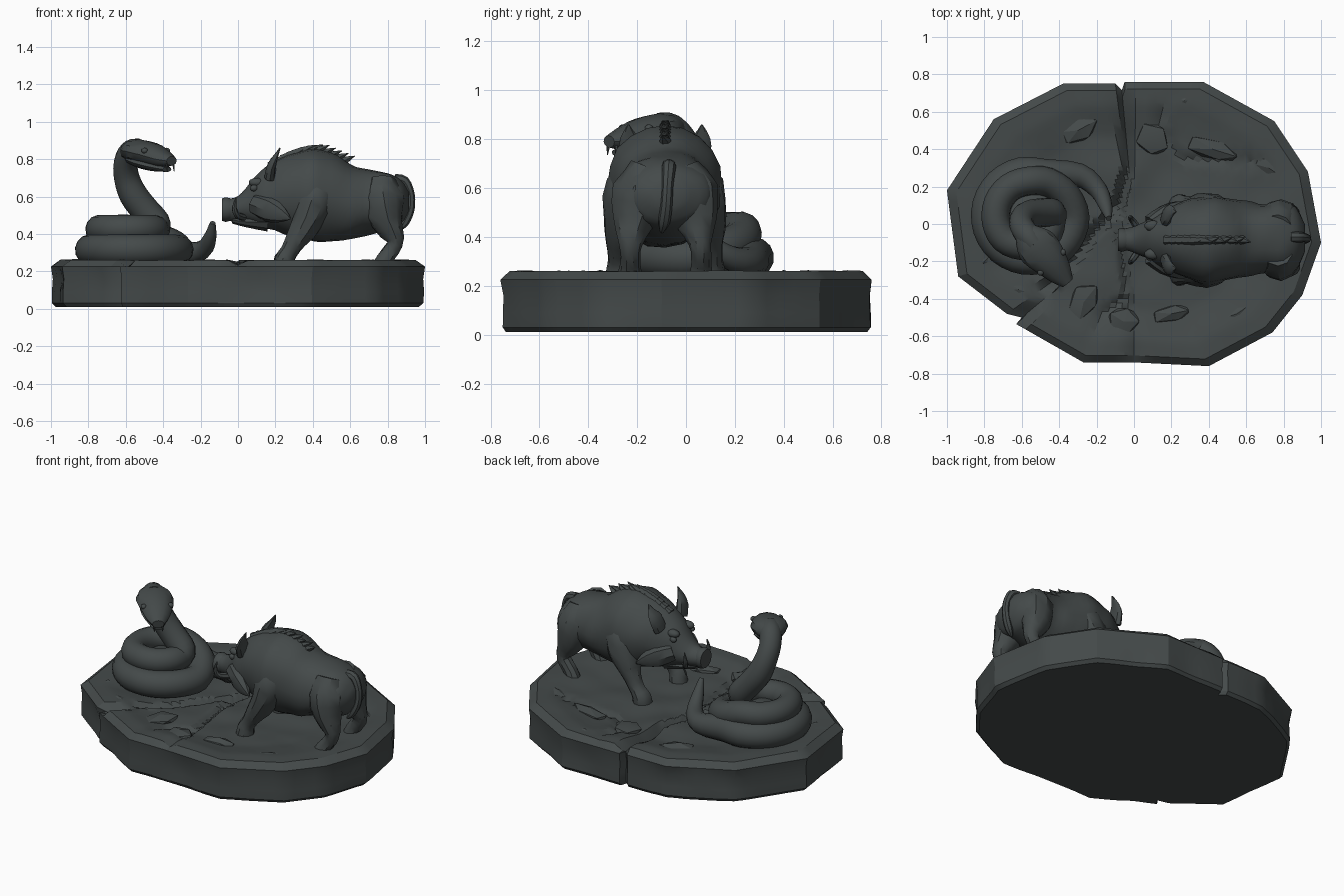
import bpy, bmesh, math
from mathutils import Vector, noise

if "Cube" in bpy.data.objects:
    bpy.data.objects.remove(bpy.data.objects["Cube"])

stone = bpy.data.materials.new("dark slate")
stone.diffuse_color = (0.058, 0.068, 0.068, 1)
stone.use_nodes = True
stone.node_tree.nodes["Principled BSDF"].inputs["Base Color"].default_value = stone.diffuse_color


def finish(name, bm, angle=35):
    bmesh.ops.recalc_face_normals(bm, faces=bm.faces)
    me = bpy.data.meshes.new(name)
    bm.to_mesh(me)
    bm.free()
    ob = bpy.data.objects.new(name, me)
    bpy.context.collection.objects.link(ob)
    me.materials.append(stone)
    bpy.ops.object.select_all(action='DESELECT')
    ob.select_set(True)
    bpy.context.view_layer.objects.active = ob
    bpy.ops.object.shade_smooth_by_angle(angle=math.radians(angle))
    return ob


def bridge(bm, rings):
    for a, b in zip(rings, rings[1:]):
        n = len(a)
        for i in range(n):
            bm.faces.new((a[i], a[(i + 1) % n], b[(i + 1) % n], b[i]))


def smooth_path(pts, steps):
    """Catmull-Rom through points with any number of components."""
    out = []
    p = [pts[0]] + list(pts) + [pts[-1]]
    for i in range(1, len(p) - 2):
        for s in range(steps):
            t = s / steps
            out.append([0.5 * (2 * b + (c - a) * t + (2 * a - 5 * b + 4 * c - d) * t * t
                               + (3 * b - a - 3 * c + d) * t ** 3)
                        for a, b, c, d in zip(*p[i - 1:i + 3])])
    return out + [list(pts[-1])]


def sweep(name, pts, n=12, steps=3, ref=(0, 0, 1), fixed=None, rough=0.0):
    """Tube through (x, y, z, half width[, half height]) stations."""
    st = smooth_path([tuple(q) if len(q) == 5 else (*q, q[3]) for q in pts], steps)
    pos = [Vector(q[:3]) for q in st]
    bm = bmesh.new()
    rings, side = [], None
    for i, q in enumerate(st):
        t = Vector(fixed) if fixed else (pos[min(i + 1, len(pos) - 1)] - pos[max(i - 1, 0)]).normalized()
        side = t.cross(Vector(ref)) if side is None else side - t * side.dot(t)
        side.normalize()
        up = side.cross(t)
        ring = []
        for k in range(n):
            a = 2 * math.pi * k / n
            v = pos[i] + side * math.cos(a) * max(q[3], .002) + up * math.sin(a) * max(q[4], .002)
            if rough:
                v += (v - pos[i]).normalized() * rough * noise.noise(v * 9)
            ring.append(bm.verts.new(v))
        rings.append(ring)
    bridge(bm, rings)
    bm.faces.new(rings[0])
    bm.faces.new(rings[-1])
    return finish(name, bm)


def blob(name, loc, scale, turn=0, sub=2):
    bm = bmesh.new()
    bmesh.ops.create_icosphere(bm, subdivisions=sub, radius=1)
    for v in bm.verts:
        c = v.co * (1 + .25 * noise.noise(v.co * 1.5 + Vector(loc) * 7)) if sub == 1 else v.co
        x, y = c.x * scale[0], c.y * scale[1]
        v.co = (loc[0] + x * math.cos(turn) - y * math.sin(turn),
                loc[1] + x * math.sin(turn) + y * math.cos(turn), loc[2] + c.z * scale[2])
    return finish(name, bm, 20 if sub == 1 else 60)


# --- Rocky base: faceted outline, sunken top, cracks
outline = [(-1, .18), (-.75, .56), (-.38, .75), (-.1, .75), (-.065, .715), (-.05, .76), (.37, .76),
           (.75, .55), (.93, .28), (1, -.1), (.9, -.38), (.74, -.58), (.40, -.76), (0, -.74),
           (-.27, -.74), (-.63, -.535), (-.6, -.5), (-.68, -.48), (-.94, -.28)]
cracks = [([(-.065, .76), (-.03, .3), (-.08, .12), (-.35, -.22), (-.62, -.52)], .06, .035),
          ([(0, -.76), (-.02, -.5), (-.06, -.2), (-.08, .12)], .03, .03),
          ([(-.06, -.4), (-.2, -.5), (-.3, -.75)], .03, .025),
          ([(.15, .76), (.14, .5), (.25, .35), (.7, .33)], .025, .03)]


def seg_dist(p, a, b):
    a, b = Vector(a), Vector(b)
    t = max(0, min(1, (p - a).dot(b - a) / (b - a).length_squared))
    return (p - a - (b - a) * t).length


def ground(p, r):
    z = .227 + .033 * max(0, min(1, (r - .62) / .22))
    z += (.018 * noise.noise(Vector((p.x * 5, p.y * 5, 2)))) * (1.2 - r)
    for line, depth, width in cracks:
        d = min(seg_dist(p, a, b) for a, b in zip(line, line[1:]))
        z -= depth * max(0, 1 - d / width)
    return min(z, .265)


rim = []
for a, b in zip(outline, outline[1:] + outline[:1]):
    a, b = Vector(a), Vector(b)
    m = max(1, round((b - a).length / .06))
    rim += [a.lerp(b, i / m) for i in range(m)]
bm = bmesh.new()
rings = []
for r, z in ((.975, .01), (.995, .03), (.995, .09), (.99, .16), (1, .225), (.95, None)):
    ring = []
    for p in rim:
        chip = .025 * max(0, noise.noise(Vector((p.x * 4, p.y * 4, (z or .26) * 5))))
        q = p * (r - (chip if r < 1 and z else 0))
        ring.append(bm.verts.new((q.x, q.y, ground(q, r) if z is None else z)))
    rings.append(ring)
for k in range(29, 0, -1):
    r = .95 * k / 30
    rings.append([bm.verts.new((p.x * r, p.y * r, ground(p * r, r))) for p in rim])
bridge(bm, rings)
bm.faces.new(rings[0])
bm.faces.new(rings[-1])
finish("rock_base", bm, 25)

# Loose slabs lying on the base
for i, (x, y, sx, sy, turn) in enumerate([(-.3, .5, .12, .07, .5), (.27, .66, .08, .05, 0), (.1, .45, .09, .1, .8),
                                          (.42, .4, .16, .06, -.3), (.55, -.48, .15, .06, .6), (-.06, -.52, .09, .08, 0),
                                          (-.62, -.35, .11, .06, -.3), (.2, -.48, .12, .05, .2), (-.27, -.42, .12, .08, .9),
                                          (.72, .3, .1, .05, -.6), (-.8, -.2, .08, .05, .8)]):
    blob(f"slab_{i}", (x, y, .228), (sx, sy, .035), turn, 1)

# --- Snake: tail, two coils and raised neck in one path
path = [(-.135, .03, .46, .015), (-.15, .09, .38, .035), (-.19, .18, .315, .05), (-.29, .26, .295, .065)]
for k in range(0, 21):
    f = k / 20
    a = math.radians(70 + 640 * f)
    s = max(0, min(1, (f - .45) / .15))
    R = .235 - .05 * s - .07 * max(0, (f - .8) / .2)
    path.append((-.555 + R * math.cos(a), .045 + R * math.sin(a), .315 + .11 * s, .083 - .006 * s))
path += [(-.44, .06, .46, .078), (-.5, .06, .53, .077), (-.56, .05, .61, .076), (-.595, .03, .7, .068),
         (-.6, -.01, .78, .065), (-.57, -.06, .838, .066), (-.53, -.11, .85, .06)]
sweep("snake_body", path, 14, 3)
blob("snake_coil_core", (-.555, .045, .33), (.2, .2, .1))
sweep("snake_head", [(-.585, -.04, .838, .06, .05), (-.55, -.085, .845, .095, .06), (-.51, -.13, .84, .112, .062),
                     (-.45, -.195, .822, .095, .06), (-.395, -.265, .80, .068, .045), (-.355, -.315, .79, .035, .025)], 12, 2)
sweep("snake_jaw", [(-.55, -.08, .80, .07, .03), (-.5, -.14, .783, .09, .035), (-.44, -.21, .762, .07, .028),
                    (-.38, -.285, .745, .03, .014)], 10, 2)
for i, s in enumerate((-1, 1)):
    dx, dy = s * .74, s * .67
    blob(f"snake_eye_{i}", (-.44 + dx * .08, -.205 + dy * .08, .845), (.018, .018, .016))
    sweep(f"snake_fang_{i}", [(-.365 + dx * .025, -.30 + dy * .025, .785, .009),
                              (-.36 + dx * .025, -.305 + dy * .025, .735, .001)], 6, 1, (1, 0, 0))

# --- Boar body: (x, top, bottom, half width) stations from snout to rump
Y = -.085
body = [(-.08, .575, .475, .05), (-.05, .585, .47, .06), (0, .60, .46, .07), (.06, .665, .45, .095), (.12, .735, .435, .135),
        (.2, .79, .42, .175), (.3, .835, .38, .215), (.4, .862, .362, .235), (.5, .838, .355, .22),
        (.6, .775, .365, .2), (.7, .745, .395, .185), (.8, .725, .425, .19), (.87, .69, .45, .16), (.915, .62, .53, .07)]
sweep("boar_body", [(x, Y + .02 * max(0, x - .4), (t + b) / 2, w, (t - b) / 2) for x, t, b, w in body],
      20, 3, fixed=(1, 0, 0), rough=.014)
sweep("boar_snout", [(-.085, Y, .53, .058, .06), (-.065, Y, .53, .064, .066), (-.04, Y, .53, .056, .06)],
      12, 1, fixed=(1, 0, 0))
sweep("boar_jaw", [(-.03, Y, .475, .035, .02), (.04, Y, .465, .06, .03), (.16, Y, .46, .1, .05)], 10, 2)

# Bristles along the spine
for i in range(12):
    x = .2 + i * .034
    top = .79 + .075 * math.sin(min(1, (x - .2) / .2) * math.pi / 2) - max(0, x - .43) * .42
    sweep(f"bristle_{i}", [(x - .03, Y, top - .03, .03, .03), (x + .01, Y, top - .005, .022, .018),
                           (x + .05, Y + .012 * (-1) ** i, top + .012, .002, .002)], 6, 1)

# Mirrored boar parts
for n, s in (("right", -1), ("left", 1)):
    def side(pts):
        return [(q[0], Y + s * q[1], *q[2:]) for q in pts]
    sweep(f"front_leg_{n}", side([(.46, .1, .68, .06), (.42, .135, .6, .11), (.37, .17, .47, .085), (.315, .185, .37, .056),
                                  (.275, .19, .305, .042), (.25, .19, .265, .05), (.24, .19, .215, .055)]), 10, 2, (1, 0, 0), rough=.012)
    sweep(f"hind_leg_{n}", side([(.77, .06, .68, .08), (.775, .1, .58, .115), (.80, .13, .46, .085), (.843, .145, .37, .047),
                                 (.825, .145, .32, .04), (.785, .145, .265, .048), (.77, .145, .215, .055)]), 10, 2, (1, 0, 0), rough=.012)
    sweep(f"ear_{n}", side([(.17, .11, .70, .05, .03), (.18, .135, .765, .055, .024), (.2, .15, .81, .035, .014),
                            (.225, .15, .86, .003, .003)]), 8, 2, (1, 0, 0))
    sweep(f"tusk_{n}", side([(.03, .05, .49, .02), (-.005, .10, .5, .018), (-.02, .12, .54, .013),
                             (-.01, .115, .595, .003)]), 7, 2, (1, 0, 0))
    sweep(f"cheek_tuft_{n}", side([(.1, .08, .56, .06, .06), (.17, .14, .53, .05, .07), (.24, .18, .5, .03, .04),
                                   (.28, .2, .48, .004, .004)]), 8, 2)
    blob(f"boar_eye_{n}", (.085, Y + s * .095, .645), (.022, .016, .018))
    blob(f"brow_{n}", (.1, Y + s * .075, .675), (.045, .03, .025))

# Boar tail
sweep("boar_tail", [(.84, -.07, .69, .03), (.89, -.07, .68, .028), (.922, -.075, .61, .023), (.92, -.08, .53, .024),
                    (.89, -.09, .46, .024), (.86, -.1, .42, .008)], 8, 3, (0, 1, 0))
